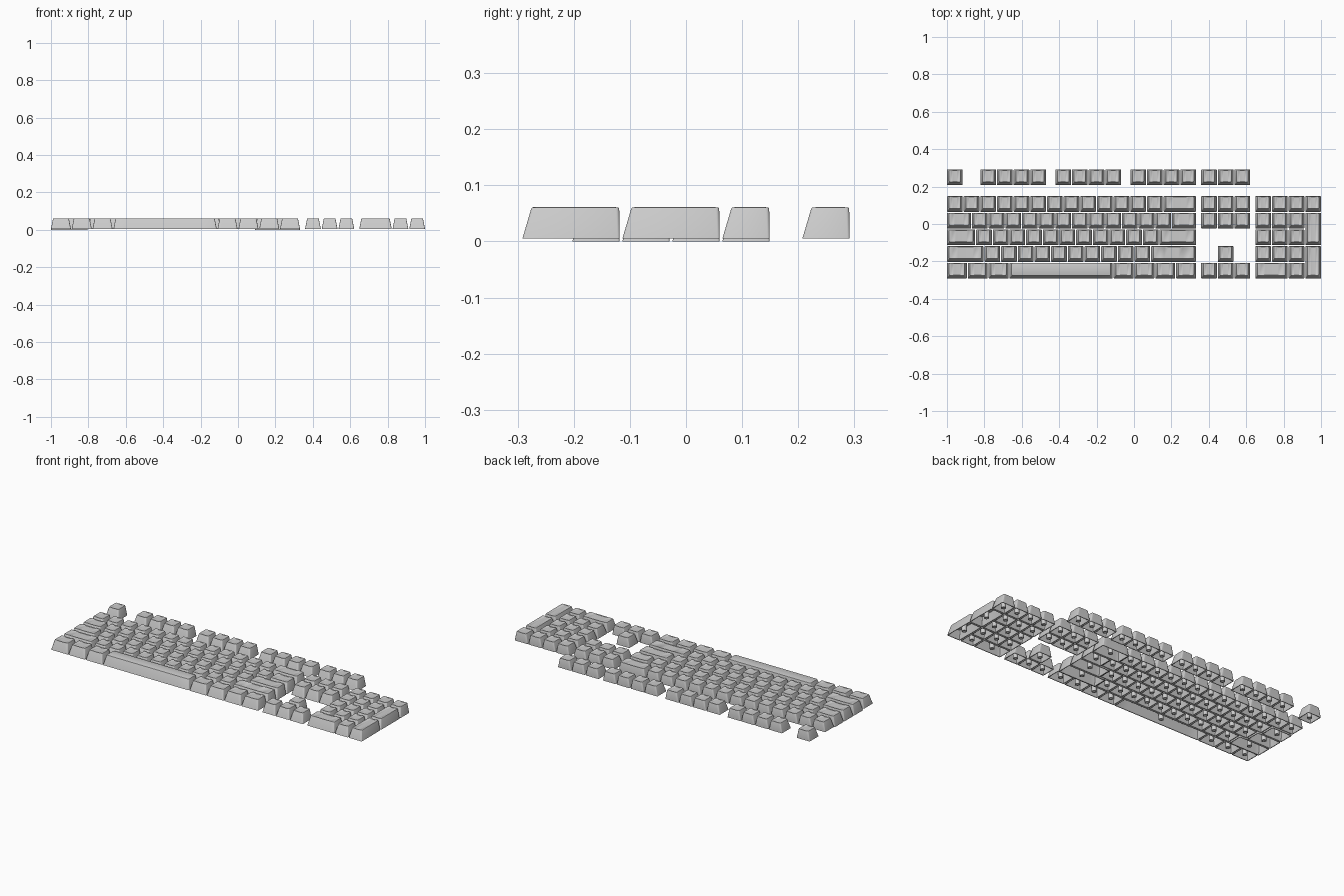
import bpy, bmesh, math

if "Cube" in bpy.data.objects:
    bpy.data.objects.remove(bpy.data.objects["Cube"])

U, GAP = 0.0891, 0.0048          # key pitch and gap between caps
X0, Y0 = -1.0, -0.2916           # left / front edges of the layout
TOP, WALL = 0.061, 0.004
ARC, SPAN = 3, 8                 # corner segments, front edge segments


def section(w, d, side, front, back, r, z, dish=0.0):
    """Rounded rectangle loop; front half left-to-right, then back half right-to-left."""
    hx = w / 2 - side
    ya, yb = -d / 2 + front, d / 2 - back
    half = []                    # (x, distance in from the front/back edge)
    for i in range(ARC + 1):
        a = math.pi / 2 * i / ARC
        half.append((-hx + r - r * math.cos(a), r - r * math.sin(a)))
    half += [(-hx + r + (2 * hx - 2 * r) * i / SPAN, 0) for i in range(1, SPAN)]
    half += [(-x, e) for x, e in half[ARC::-1]]
    zz = lambda x: z - dish * (1 - (x / hx) ** 2)
    return ([(x, ya + e, zz(x)) for x, e in half] +
            [(x, yb - e, zz(x)) for x, e in reversed(half)])


def bridge(bm, a, b):
    n = len(a)
    for i in range(n):
        j = (i + 1) % n
        bm.faces.new((a[i], a[j], b[j], b[i]))


def strip_cap(bm, loop):
    n = len(loop)
    for i in range(n // 2 - 1):
        bm.faces.new((loop[i], loop[i + 1], loop[n - 2 - i], loop[n - 1 - i]))


def add_stem(bm, z0, z1, cy):
    # round post with a plus-shaped socket
    w, l, r = 0.003, 0.0095, 0.013
    plus = []
    for k in range(4):
        c, s = round(math.cos(k * math.pi / 2)), round(math.sin(k * math.pi / 2))
        for x, y in ((l, -w), (l, w), (w, w)):
            plus.append((c * x - s * y, s * x + c * y))
    circ = [(r * x / math.hypot(x, y), r * y / math.hypot(x, y)) for x, y in plus]
    ring = lambda pts, z: [bm.verts.new((x, y + cy, z)) for x, y in pts]
    loops = [ring(circ, z1), ring(circ, z0), ring(plus, z0), ring(plus, z1 - 0.012)]
    for a, b in zip(loops, loops[1:]):
        bridge(bm, a, b)
    bm.faces.new(loops[-1])


cache = {}


def cap_mesh(wu, du, base):
    key = (wu, du, base)
    if key in cache:
        return cache[key]
    w, d = wu * U - GAP, du * U - GAP
    dish = 0.0 if wu > 3 else 0.004
    t = WALL
    bm = bmesh.new()
    profile = [
        # hollow inside, ceiling down to the rim
        section(w, d, 0.010 + t, 0.015 + t, 0.001 + t, 0.004, 0.051),
        section(w, d, t, t, t, 0.002, base),
        # outer wall, rounded shoulder, dished top
        section(w, d, 0, 0, 0, 0.004, base),
        section(w, d, 0.0105, 0.0155, 0.0008, 0.006, 0.0575),
        section(w, d, 0.0118, 0.017, 0.002, 0.006, 0.0602),
        section(w, d, 0.0140, 0.0190, 0.0045, 0.006, TOP, dish),
    ]
    loops = [[bm.verts.new(p) for p in pts] for pts in profile]
    for a, b in zip(loops, loops[1:]):
        bridge(bm, a, b)
    strip_cap(bm, loops[0])
    strip_cap(bm, loops[-1])
    add_stem(bm, base, 0.051, 0.0)
    bmesh.ops.recalc_face_normals(bm, faces=bm.faces)
    me = bpy.data.meshes.new("keycap")
    bm.to_mesh(me)
    bm.free()
    cache[key] = me
    return me


def add_key(name, x, row, wu=1, du=1, base=0.005):
    ob = bpy.data.objects.new(name, cap_mesh(wu, du, base))
    ob.location = (X0 + x * U + (wu * U - GAP) / 2, Y0 + row * U + (du * U - GAP) / 2, 0)
    bpy.context.collection.objects.link(ob)
    return ob


# main block, rows from front to back
rows = [
    [1.25] * 3 + [6.25] + [1.25] * 4,
    [2.25] + [1] * 10 + [2.75],
    [1.75] + [1] * 11 + [2.25],
    [1.5] + [1] * 12 + [1.5],
    [1] * 13 + [2],
]
for r, widths in enumerate(rows):
    x = 0
    for i, wu in enumerate(widths):
        name = "space_bar" if wu > 3 else f"main_key_row{r + 1}_{i + 1}"
        add_key(name, x, r, wu, base=0.0 if r and wu > 1 else 0.005)
        x += wu

# function row
for i, x in enumerate([0] + [g + k for g in (2, 6.5, 11) for k in range(4)] +
                      [15.25, 16.25, 17.25]):
    add_key(f"function_key_{i + 1}", x, 5.6)

# navigation and arrow keys
for r in (0, 3, 4):
    for c in range(3):
        add_key(f"navigation_key_row{r + 1}_{c + 1}", 15.25 + c, r)
add_key("up_arrow_key", 16.25, 1)

# number pad
for r in range(1, 5):
    for c in range(4 if r == 4 else 3):
        add_key(f"number_pad_key_row{r + 1}_{c + 1}", 18.5 + c, r)
add_key("number_pad_wide_key", 18.5, 0, 2)
add_key("number_pad_dot_key", 20.5, 0)
add_key("number_pad_enter_key", 21.5, 0, 1, 2)
add_key("number_pad_plus_key", 21.5, 2, 1, 2)

for ob in bpy.context.collection.objects:
    ob.select_set(True)
    bpy.context.view_layer.objects.active = ob
bpy.ops.object.shade_smooth_by_angle(angle=math.radians(35))
